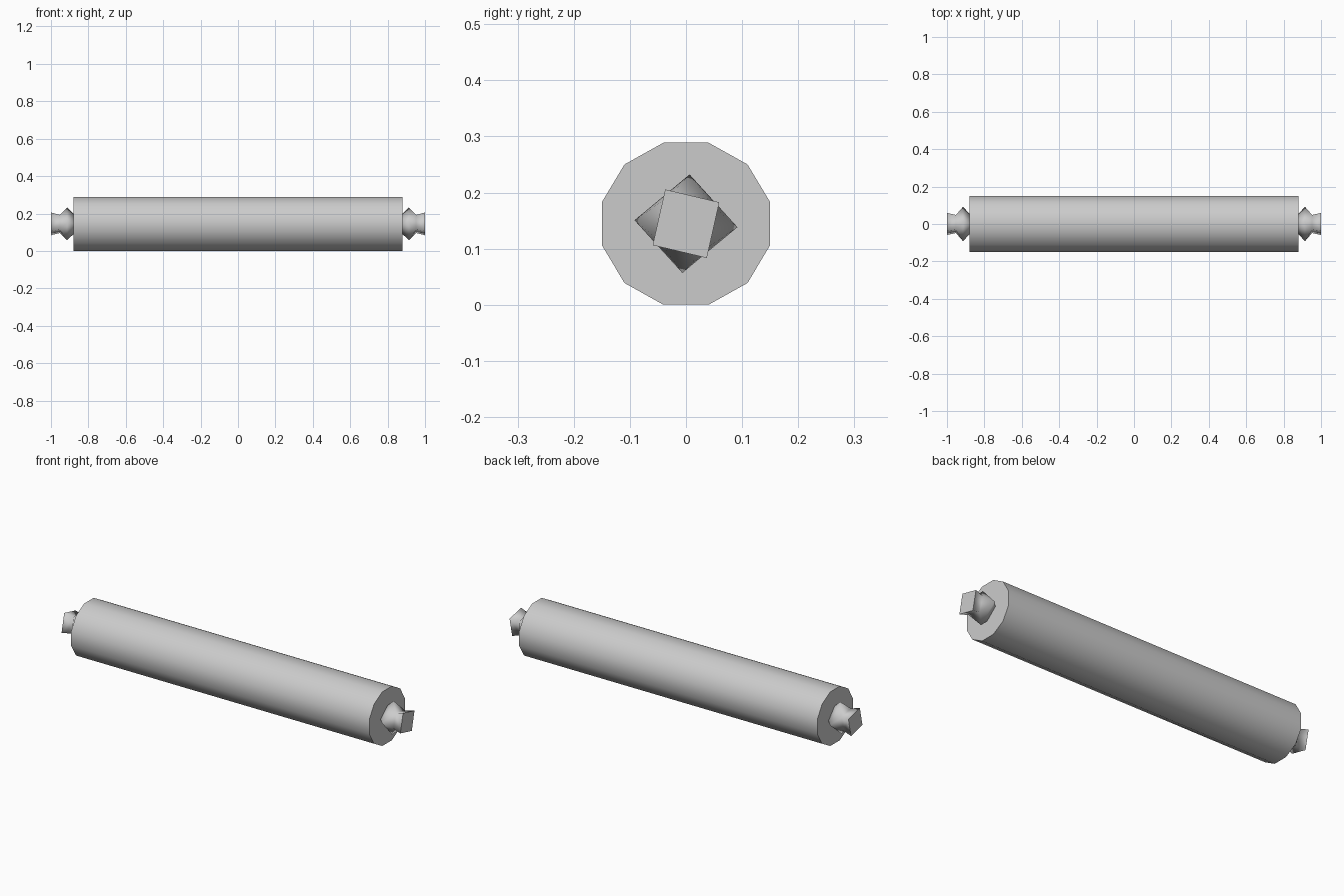
import bpy
import bmesh
from math import cos, sin, radians

cube = bpy.data.objects.get("Cube")
if cube:
    bpy.data.objects.remove(cube, do_unlink=True)

AXIS_Z = 0.1445

grey = bpy.data.materials.new("plain grey")
grey.use_nodes = True
grey.diffuse_color = (0.6, 0.6, 0.6, 1)
bsdf = next(n for n in grey.node_tree.nodes if n.type == "BSDF_PRINCIPLED")
bsdf.inputs["Base Color"].default_value = (0.6, 0.6, 0.6, 1)
bsdf.inputs["Roughness"].default_value = 0.8


def loft(name, sections, sides, mirror=1):
    """Skin rings (x, y radius, z radius, start angle) along x; smooth sides, flat caps."""
    bm = bmesh.new()
    rings = []
    for x, ry, rz, start in sections:
        angles = [radians(start + 360 * i / sides) for i in range(sides)]
        rings.append([bm.verts.new((mirror * x, ry * cos(a), AXIS_Z + rz * sin(a)))
                      for a in angles])
    for a, b in zip(rings, rings[1:]):
        for i in range(sides):
            j = (i + 1) % sides
            bm.faces.new((a[i], a[j], b[j], b[i])).smooth = True
    for ring in (rings[0], rings[-1]):
        cap = bm.faces.new(ring)
        for edge in cap.edges:
            edge.smooth = False
    bmesh.ops.recalc_face_normals(bm, faces=bm.faces)
    mesh = bpy.data.meshes.new(name)
    bm.to_mesh(mesh)
    bm.free()
    mesh.materials.append(grey)
    obj = bpy.data.objects.new(name, mesh)
    bpy.context.collection.objects.link(obj)
    return obj


# Twelve-sided main roll
loft("roll_body", [(-0.88, 0.155, 0.1495, 15), (0.88, 0.155, 0.1495, 15)], 12)

# Square twisted knobs: neck, bulge, waist and flared tip
knob = [
    (0.875, 0.05, 0.05, -4),
    (0.914, 0.092, 0.088, -4),
    (0.952, 0.057, 0.057, 32),
    (1.0, 0.07, 0.072, 32),
]
for side, mirror in (("left", 1), ("right", -1)):
    loft("end_knob_" + side, knob, 4, mirror)
